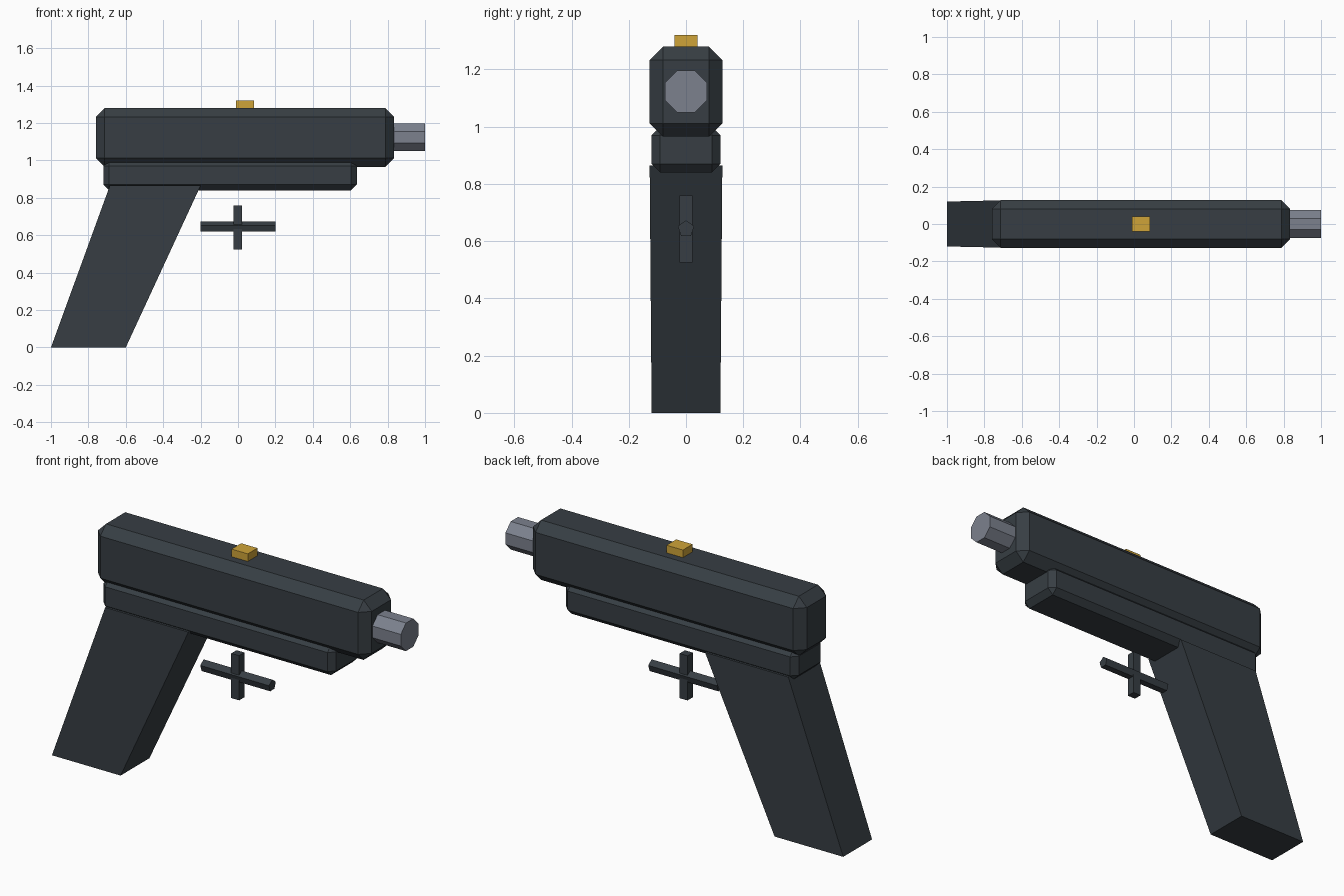
import bpy
import bmesh
import math
from mathutils import Matrix, Vector

if "Cube" in bpy.data.objects:
    bpy.data.objects.remove(bpy.data.objects["Cube"], do_unlink=True)


def make_material(name, rgb):
    mat = bpy.data.materials.new(name)
    mat.use_nodes = True
    mat.diffuse_color = (*rgb, 1)
    mat.node_tree.nodes["Principled BSDF"].inputs["Base Color"].default_value = (*rgb, 1)
    return mat


gunmetal = make_material("dark gunmetal", (0.038, 0.048, 0.057))
steel = make_material("grey steel", (0.2, 0.22, 0.27))
brass = make_material("brass", (0.62, 0.37, 0.04))


def finish(bm, name, mat):
    bmesh.ops.recalc_face_normals(bm, faces=bm.faces)
    mesh = bpy.data.meshes.new(name)
    bm.to_mesh(mesh)
    bm.free()
    mesh.materials.append(mat)
    obj = bpy.data.objects.new(name, mesh)
    bpy.context.collection.objects.link(obj)
    return obj


def box(name, mat, x, half_y, z, chamfer=0):
    """Box from x and z ranges, with optional single-step chamfer."""
    bm = bmesh.new()
    bmesh.ops.create_cube(bm, size=1)
    bmesh.ops.scale(bm, vec=(x[1] - x[0], 2 * half_y, z[1] - z[0]), verts=bm.verts)
    bmesh.ops.translate(bm, vec=(sum(x) / 2, 0, sum(z) / 2), verts=bm.verts)
    if chamfer:
        bmesh.ops.bevel(bm, geom=bm.edges[:], offset=chamfer, segments=1,
                        affect='EDGES', profile=0.5)
    return finish(bm, name, mat)


def rod(name, mat, x, z, radius, sides, turn):
    """Faceted rod lying along x."""
    bm = bmesh.new()
    bmesh.ops.create_cone(bm, cap_ends=True, segments=sides, radius1=radius,
                          radius2=radius, depth=x[1] - x[0])
    place = (Matrix.Translation(Vector((sum(x) / 2, 0, z)))
             @ Matrix.Rotation(turn, 4, 'X') @ Matrix.Rotation(math.pi / 2, 4, 'Y'))
    bmesh.ops.transform(bm, matrix=place, verts=bm.verts)
    # Aim one corner straight up before the requested turn
    return finish(bm, name, mat)


# Slide and frame
box("slide", gunmetal, (-0.76, 0.835), 0.127, (0.965, 1.28), 0.047)
box("frame", gunmetal, (-0.72, 0.635), 0.12, (0.84, 1.0), 0.03)

# Raked grip, slightly wider at the top
bm = bmesh.new()
rings = []
for x0, x1, y, z in ((-1, -0.6, 0.12, 0), (-0.685, -0.2, 0.127, 0.865)):
    rings.append([bm.verts.new((px, py, z))
                  for px, py in ((x0, -y), (x1, -y), (x1, y), (x0, y))])
for ring in rings:
    bm.faces.new(ring)
for i in range(4):
    j = (i + 1) % 4
    bm.faces.new((rings[0][i], rings[0][j], rings[1][j], rings[1][i]))
finish(bm, "grip", gunmetal)

# Barrel and sight
rod("barrel", steel, (0.8, 1.0), 1.123, 0.08, 8, math.pi / 8)
box("sight", brass, (-0.01, 0.085), 0.04, (1.26, 1.32))

# Trigger and five-sided guard bar
box("trigger", gunmetal, (-0.024, 0.022), 0.022, (0.525, 0.76))
rod("guard_bar", gunmetal, (-0.2, 0.2), 0.643, 0.03, 5, math.pi / 2)
